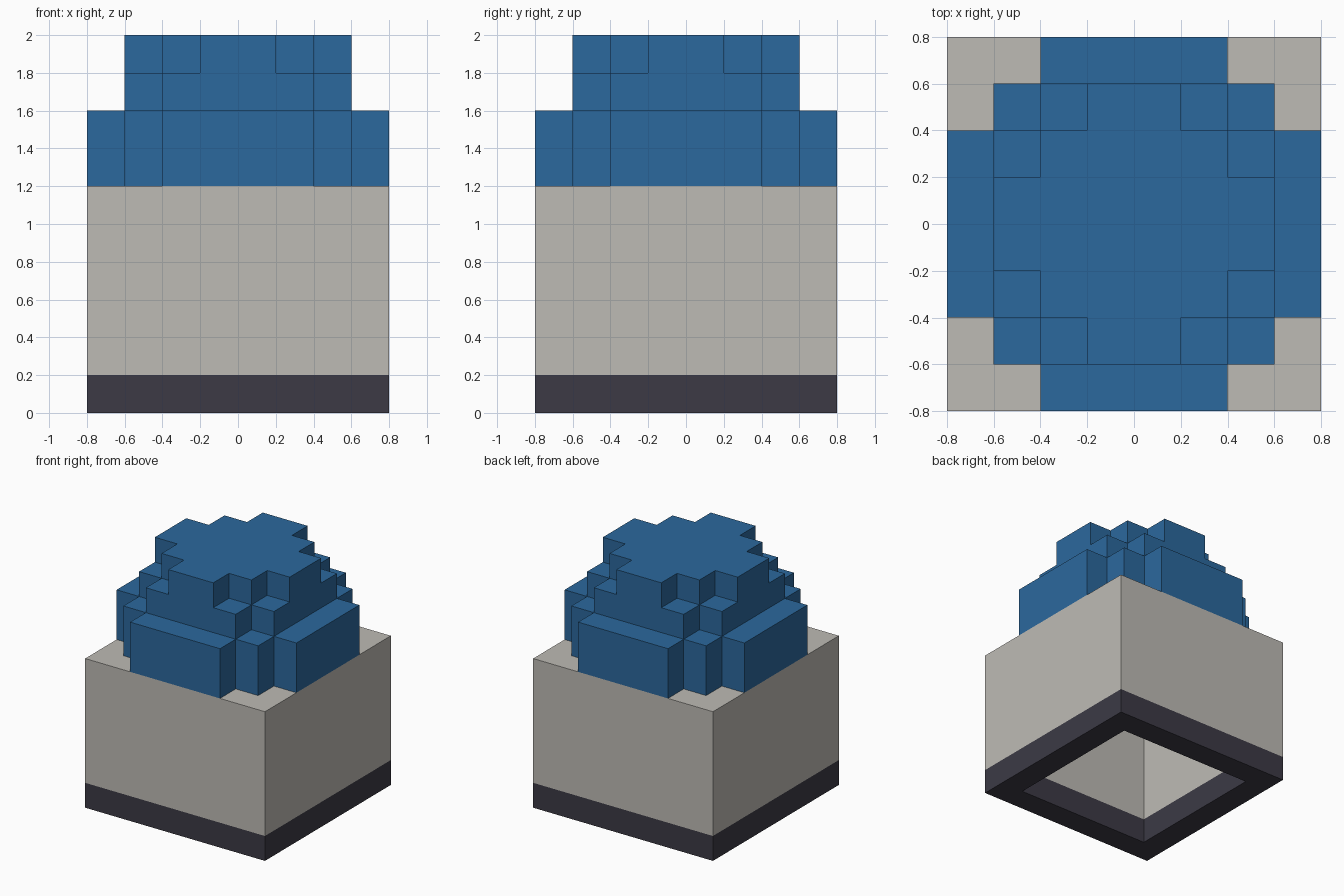
import bpy, bmesh

default = bpy.data.objects.get("Cube")
if default:
    bpy.data.objects.remove(default, do_unlink=True)

STEP = 0.2  # size of one block


def make_material(name, rgb):
    mat = bpy.data.materials.new(name)
    mat.use_nodes = True
    linear = [c / 12.92 if c <= 0.04045 else ((c + 0.055) / 1.055) ** 2.4
              for c in (v / 255 for v in rgb)]
    mat.diffuse_color = (*linear, 1)
    bsdf = next(n for n in mat.node_tree.nodes if n.type == 'BSDF_PRINCIPLED')
    bsdf.inputs["Base Color"].default_value = (*linear, 1)
    return mat


def stepped_part(name, mat, base, layers):
    """Build one quarter from block layers, then mirror it across x and y.
    A layer is (outer, cavity): row lengths in blocks, counted from the centre."""
    solid = {(x, y, base + z)
             for z, (outer, cavity) in enumerate(layers)
             for y in range(4)
             for x in range(cavity[y], outer[y])}
    bm = bmesh.new()
    for cell in solid:
        for axis in range(3):
            for side in (0, 1):
                near = list(cell)
                near[axis] += 2 * side - 1
                # skip hidden faces and those on the mirror planes
                if tuple(near) in solid or min(near[:2]) < 0:
                    continue
                ring = []
                for b, c in ((0, 0), (1, 0), (1, 1), (0, 1)):
                    p = list(cell)
                    p[axis] += side
                    p[(axis + 1) % 3] += b
                    p[(axis + 2) % 3] += c
                    ring.append(bm.verts.new([v * STEP for v in p]))
                bm.faces.new(ring if side else ring[::-1])
    # join the blocks into large flat faces
    bmesh.ops.remove_doubles(bm, verts=bm.verts[:], dist=0.001)
    bmesh.ops.dissolve_limit(bm, angle_limit=0.02, verts=bm.verts[:], edges=bm.edges[:])
    mesh = bpy.data.meshes.new(name)
    bm.to_mesh(mesh)
    bm.free()
    mesh.materials.append(mat)
    obj = bpy.data.objects.new(name, mesh)
    bpy.context.collection.objects.link(obj)
    mirror = obj.modifiers.new("Mirror", 'MIRROR')
    mirror.use_axis = (True, True, False)
    return obj


dark = make_material("dark slate", (60, 58, 69))
stone = make_material("pale stone", (190, 187, 181))
blue = make_material("dome blue", (43, 104, 157))

# Square ring, open through the middle
square_ring = ([4, 4, 4, 4], [3, 3, 3, 0])
stepped_part("foundation", dark, 0, [square_ring])
stepped_part("walls", stone, 1, [square_ring] * 5)

# Hollow stepped dome: two drum layers, a shoulder and a cap
stepped_part("dome", blue, 6, [
    ([4, 4, 3, 2], [3, 3, 2, 0]),
    ([4, 4, 3, 2], [3, 3, 2, 0]),
    ([3, 3, 2, 0], [2, 2, 0, 0]),
    ([3, 2, 1, 0], [0, 0, 0, 0]),
])
